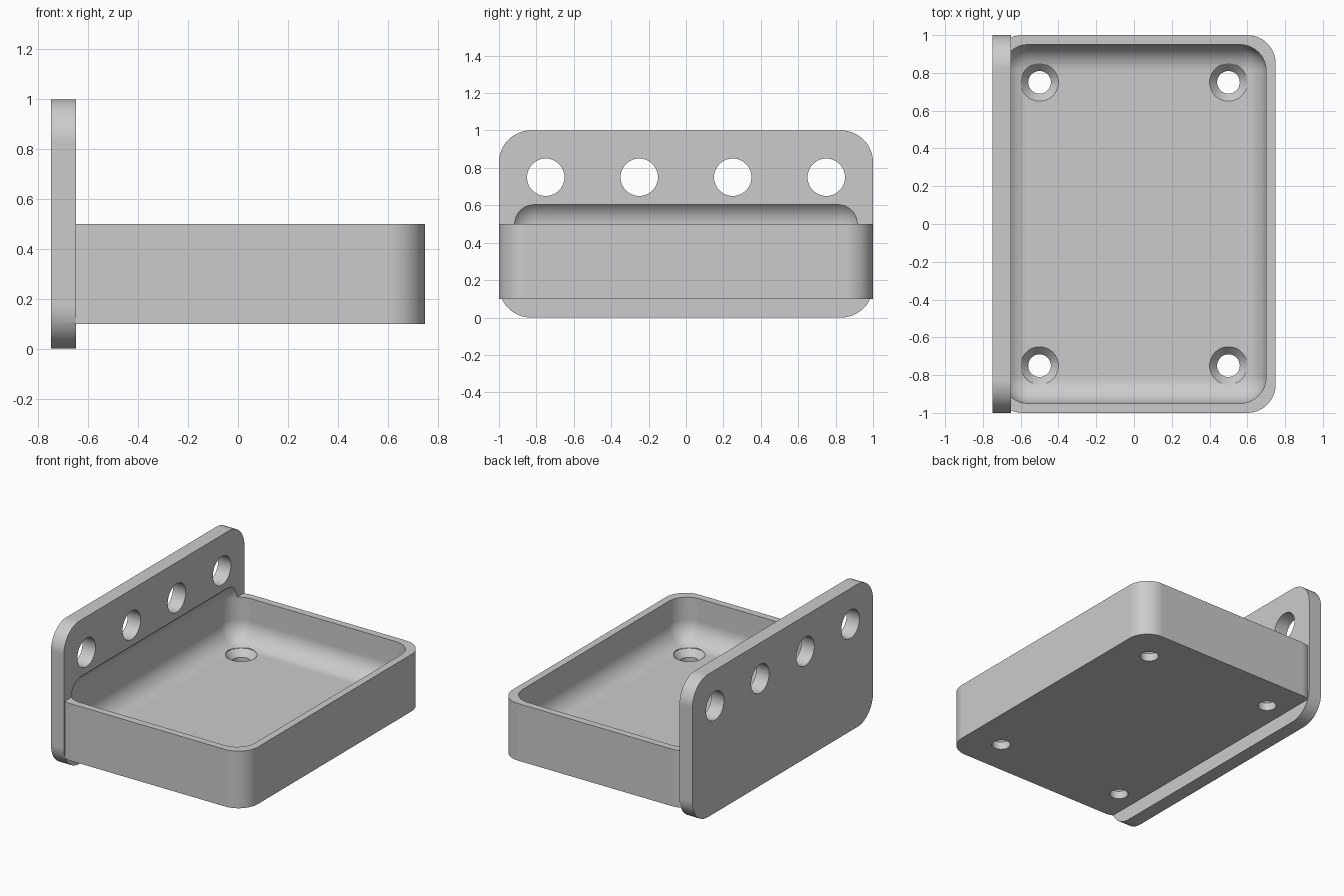
import bpy, bmesh, math
from mathutils import Vector

cube = bpy.data.objects.get("Cube")
if cube:
    bpy.data.objects.remove(cube, do_unlink=True)

grey = bpy.data.materials.new("light_grey")
grey.use_nodes = True
grey.diffuse_color = (0.6, 0.6, 0.6, 1)
grey.node_tree.nodes["Principled BSDF"].inputs["Base Color"].default_value = (0.6, 0.6, 0.6, 1)


def finish(bm, name):
    bmesh.ops.recalc_face_normals(bm, faces=bm.faces)
    mesh = bpy.data.meshes.new(name)
    bm.to_mesh(mesh)
    bm.free()
    mesh.materials.append(grey)
    ob = bpy.data.objects.new(name, mesh)
    bpy.context.collection.objects.link(ob)
    return ob


def rounded_box(name, low, high, radius, axis=None, segments=12):
    """Box with rounded edges along one axis, or on all edges."""
    low, high = Vector(low), Vector(high)
    bm = bmesh.new()
    bmesh.ops.create_cube(bm, size=1)
    for v in bm.verts:
        v.co = Vector(a + (c + 0.5) * (b - a) for a, b, c in zip(low, high, v.co))
    edges = [e for e in bm.edges if axis is None
             or abs(e.verts[0].co[axis] - e.verts[1].co[axis]) > 1e-4]
    bmesh.ops.bevel(bm, geom=edges, offset=radius, offset_type='OFFSET',
                    segments=segments, profile=0.5, affect='EDGES')
    return finish(bm, name)


def lathe(name, profile, steps=48):
    """Solid of revolution about z from (radius, height) points."""
    bm = bmesh.new()
    verts = [bm.verts.new((r, 0, z)) for r, z in profile]
    edges = [bm.edges.new(pair) for pair in zip(verts, verts[1:])]
    bmesh.ops.spin(bm, geom=verts + edges, cent=(0, 0, 0), axis=(0, 0, 1),
                   angle=math.tau, steps=steps)
    bmesh.ops.remove_doubles(bm, verts=bm.verts, dist=1e-4)
    return finish(bm, name)


def combine(ob, tool, operation):
    mod = ob.modifiers.new(operation.lower(), 'BOOLEAN')
    mod.operation, mod.object, mod.solver = operation, tool, 'EXACT'
    bpy.context.view_layer.update()
    bpy.context.view_layer.objects.active = ob
    bpy.ops.object.modifier_apply(modifier=mod.name)
    bpy.data.objects.remove(tool, do_unlink=True)


# Upright mounting plate joined to the tray block
body = rounded_box("mounting_tray", (-0.75, -1, 0), (-0.65, 1, 1), 0.17, axis=0)
tray = rounded_box("tray_block", (-0.74, -1, 0.1), (0.75, 1, 0.5), 0.15, axis=2)
combine(body, tray, 'UNION')

# Soft-cornered hollow, which also bites into the plate
hollow = rounded_box("hollow_cutter", (-0.7, -0.95, 0.2), (0.7, 0.95, 0.637), 0.14)
combine(body, hollow, 'DIFFERENCE')

# Row of round holes through the plate
for y in (-0.75, -0.25, 0.25, 0.75):
    hole = lathe("plate_hole_cutter", [(0, -0.1), (0.1, -0.1), (0.1, 0.1), (0, 0.1)])
    hole.rotation_euler.y = math.pi / 2
    hole.location = (-0.7, y, 0.75)
    combine(body, hole, 'DIFFERENCE')

# Countersunk screw holes in the floor
screw = [(0, 0), (0.06, 0), (0.06, 0.155), (0.1, 0.2), (0.1, 0.35), (0, 0.35)]
for x in (-0.5, 0.5):
    for y in (-0.75, 0.75):
        hole = lathe("screw_hole_cutter", screw)
        hole.location = (x, y, 0)
        combine(body, hole, 'DIFFERENCE')

# Smooth fillets with crisp edges
bpy.ops.object.select_all(action='DESELECT')
body.select_set(True)
bpy.context.view_layer.objects.active = body
bpy.ops.object.shade_smooth_by_angle(angle=math.radians(25))
normals = body.modifiers.new("weighted_normals", 'WEIGHTED_NORMAL')
normals.keep_sharp = True
